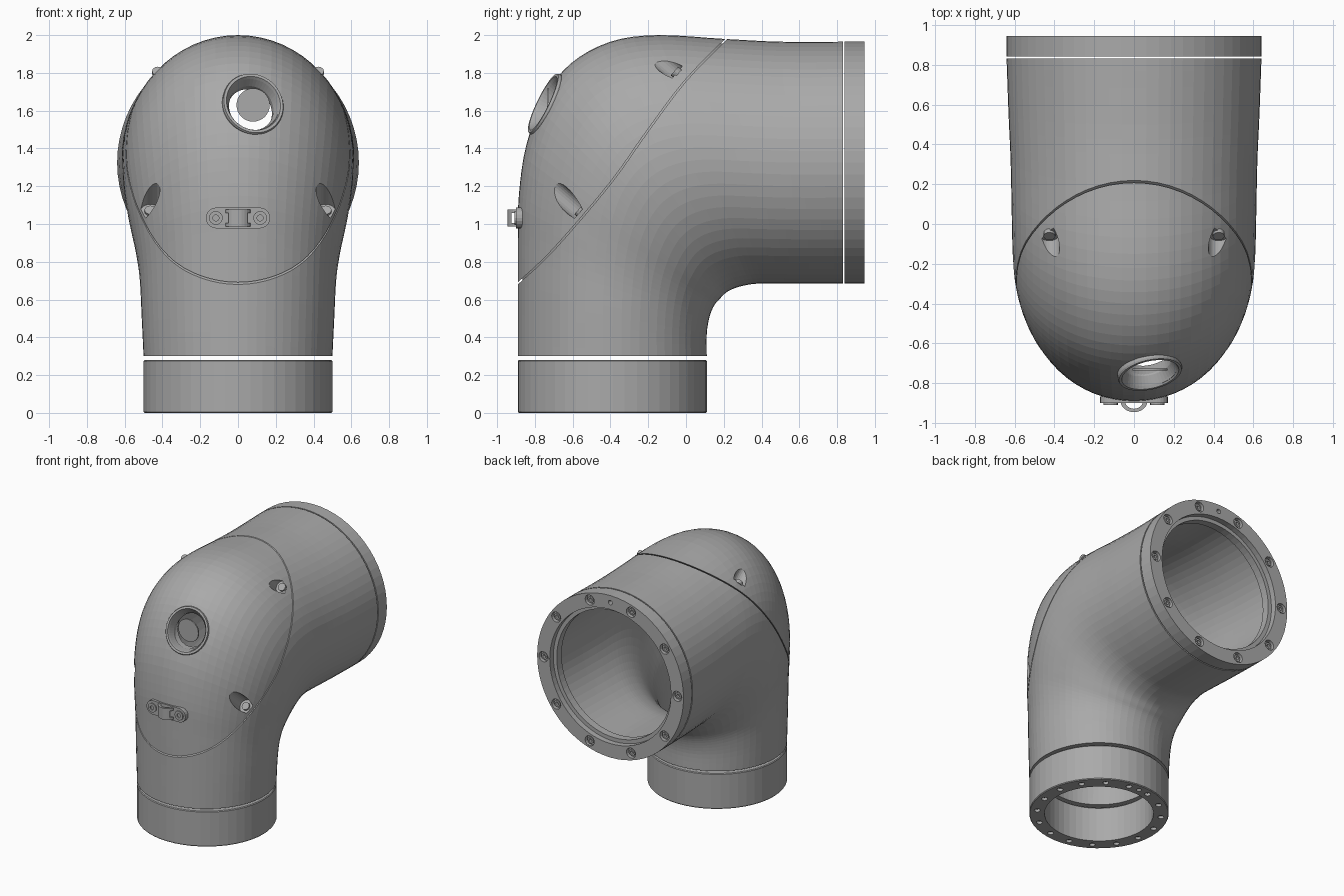
import bpy, bmesh, math
from math import sin, cos, pi, radians
from mathutils import Vector, Matrix

cube = bpy.data.objects.get("Cube")
if cube:
    bpy.data.objects.remove(cube, do_unlink=True)

grey = bpy.data.materials.new("mid_grey")
grey.use_nodes = True
tone = (0.4, 0.4, 0.4, 1)
grey.diffuse_color = tone
grey.node_tree.nodes["Principled BSDF"].inputs["Base Color"].default_value = tone


def make(name, bm, matrix=Matrix()):
    bmesh.ops.transform(bm, matrix=matrix, verts=bm.verts)
    bmesh.ops.recalc_face_normals(bm, faces=bm.faces)
    mesh = bpy.data.meshes.new(name)
    bm.to_mesh(mesh)
    bm.free()
    mesh.materials.append(grey)
    ob = bpy.data.objects.new(name, mesh)
    bpy.context.collection.objects.link(ob)
    return ob


def skin(bm, rings, loop):
    """Bridge rings of points; loop joins last to first, else ends are capped."""
    vs = [[bm.verts.new(p) for p in ring] for ring in rings]
    n = len(vs[0])
    for k in range(len(vs) if loop else len(vs) - 1):
        a, b = vs[k], vs[(k + 1) % len(vs)]
        for i in range(n):
            j = (i + 1) % n
            bm.faces.new((a[i], a[j], b[j], b[i]))
    if not loop:
        bm.faces.new(vs[0])
        bm.faces.new(vs[-1])
    return bm


def lathe(name, profile, matrix=Matrix(), segs=48, loop=True):
    rings = [[(r * sin(2 * pi * i / segs), r * cos(2 * pi * i / segs), h)
              for i in range(segs)] for r, h in profile]
    return make(name, skin(bmesh.new(), rings, loop), matrix)


def rod(name, radius, start, end, segs=24):
    start, end = Vector(start), Vector(end)
    axis = end - start
    place = Matrix.Translation(start) @ axis.to_track_quat('Z', 'Y').to_matrix().to_4x4()
    return lathe(name, [(radius, 0), (radius, axis.length)], place, segs, False)


def prism(name, outline, lift):
    """Extrude a closed outline along a vector."""
    low = [Vector(p) for p in outline]
    return make(name, skin(bmesh.new(), [low, [p + Vector(lift) for p in low]], False))


def cut(ob, *cutters):
    for c in cutters:
        mod = ob.modifiers.new("cut", 'BOOLEAN')
        mod.operation, mod.solver, mod.object = 'DIFFERENCE', 'EXACT', c
        bpy.context.view_layer.objects.active = ob
        bpy.ops.object.modifier_apply(modifier=mod.name)
        bpy.data.objects.remove(c, do_unlink=True)


def smooth_path(keys, steps):
    """Catmull-Rom through tuples of any length."""
    out = []
    for k in range(len(keys) - 1):
        p = [keys[min(max(k + d, 0), len(keys) - 1)] for d in (-1, 0, 1, 2)]
        for s in range(steps):
            t = s / steps
            out.append([b + 0.5 * t * (c - a + t * (2*a - 5*b + 4*c - d + t * (3*(b - c) + d - a)))
                        for a, b, c, d in zip(*p)])
    return out + [list(keys[-1])]


# Elbow sections: outer bend y z, inner bend y z, half width
sections = smooth_path([
    (-.89, .30, .11, .30, .50), (-.89, .60, .11, .42, .51),
    (-.89, .90, .125, .51, .52), (-.885, 1.15, .15, .57, .54),
    (-.845, 1.42, .18, .605, .57), (-.75, 1.67, .21, .635, .595),
    (-.61, 1.85, .245, .655, .607), (-.40, 1.965, .29, .67, .612),
    (-.15, 2.0, .36, .683, .615), (.2, 1.98, .46, .685, .62),
    (.5, 1.965, .6, .685, .63), (.83, 1.965, .83, .685, .64)], 4)


def elbow_rings(inset, segs=64):
    rings = []
    for yo, zo, yi, zi, w in sections:
        mid = Vector((0, (yo + yi) / 2, (zo + zi) / 2))
        arm = Vector((0, yo, zo)) - mid
        arm *= 1 - inset / arm.length
        rings.append([mid + arm * cos(2 * pi * i / segs) + Vector((w - inset, 0, 0)) * sin(2 * pi * i / segs)
                      for i in range(segs)])
    return rings


# Hollow elbow body
body = make("elbow_body", skin(bmesh.new(), elbow_rings(0) + elbow_rings(.11)[::-1], True))

# Seam groove around the front cap, kept shallow by a core
seam = smooth_path([(-.96, .61), (-.89, .68), (-.7, .86), (-.4, 1.21), (-.2, 1.49),
                    (0, 1.755), (.22, 1.98), (.29, 2.04)], 4)
outline = [(-.8, y, z) for y, z in seam] + [(-.8, y - .006, z + .006) for y, z in reversed(seam)]
groove = prism("seam_cutter", outline, (1.6, 0, 0))
cut(groove, make("seam_core", skin(bmesh.new(), elbow_rings(.025), False)))
cut(body, groove)

# Screw pockets along the seam, each with a screw head at its seat
out = Vector((0, -.76, .65))
for side, tag in ((1, "left"), (-1, "right")):
    for x, y, z, level in ((.465, -.56, 1.065, "lower"), (.425, -.05, 1.80, "upper")):
        seat = Vector((side * x, y, z))
        cut(body, rod("pocket_cutter", .052, seat, seat + out * .5))
        rod(f"{level}_{tag}_pocket_screw", .03, seat - out * .01, seat + out * .015, 12)

# Porthole: opening, funnel rim and floating lens
cut(body, rod("porthole_cutter", .142, (.08, -1.1, 1.635), (.08, -.45, 1.635), 48))
tilt = Vector((.2, -.88, .43)).to_track_quat('Z', 'Y').to_matrix().to_4x4()
lathe("porthole_rim", [(.158, -.09), (.164, 0), (.16, .01), (.146, .01), (.138, -.005), (.12, -.05), (.12, -.09)],
      Matrix.Translation((.08, -.748, 1.635)) @ tilt @ Matrix.Diagonal((1, 1.08, 1, 1)))
rod("porthole_lens", .088, (.08, -.735, 1.63), (.08, -.725, 1.63), 32)

# Bottom collar with a circle of holes underneath
collar = lathe("bottom_collar", [(.495, 0), (.5, .006), (.5, .274), (.495, .28), (.40, .28), (.39, .27), (.39, 0)],
               Matrix.Translation((0, -.39, 0)))
for i in range(16):
    a = 2 * pi * (i + .5) / 16
    x, y = .445 * sin(a), -.39 + .445 * cos(a)
    cut(collar, rod("hole_cutter", .022, (x, y, -.1), (x, y, .04), 12))
    rod(f"bottom_screw_{i + 1}", .012, (x, y, .045), (x, y, .015), 8)
cut(collar, rod("key_cutter", .02, (0, .055, -.1), (0, .055, .04), 4))

# Back collar with ten counterbored screws and one small vent at the top
collar = lathe("back_collar", [(.64, 0), (.64, .105), (.53, .105), (.53, .06), (.50, .06), (.50, 0)],
               Matrix.Translation((0, .84, 1.325)) @ Matrix.Rotation(-pi / 2, 4, 'X'), 64)
for i in range(10):
    a = radians(18 + 36 * i)
    x, z = .585 * sin(a), 1.325 + .585 * cos(a)
    cut(collar, rod("bore_cutter", .04, (x, .915, z), (x, 1.1, z), 16))
    lathe(f"back_screw_{i + 1}", [(.026, 0), (.026, .022), (.013, .022), (.013, 0)],
          Matrix.Translation((x, .912, z)) @ Matrix.Rotation(-pi / 2, 4, 'X'), 12)
cut(collar, rod("vent_cutter", .018, (0, .9, 1.91), (0, 1.1, 1.91), 12))

# Front bracket: rounded plate, arched strap with a side window, two screws
plate = [(s * .115 + .055 * cos(a), -.865, 1.032 + .055 * sin(a))
         for s, base in ((1, -pi / 2), (-1, pi / 2)) for a in [base + pi * k / 10 for k in range(11)]]
prism("bracket_plate", plate, (0, -.035, 0))


def arch(rx, ry):
    return [(rx * cos(pi * k / 12), -.888 - ry * sin(pi * k / 12), .987) for k in range(13)]


strap = prism("bracket_strap", arch(.068, .057) + arch(.045, .04)[::-1], (0, 0, .09))
window = [(-.2, -.925, 1.005), (-.2, -.892, 1.005), (-.2, -.892, 1.058), (-.2, -.925, 1.058)]
cut(strap, prism("window_cutter", window, (.4, 0, 0)))
for s, tag in ((1, "left"), (-1, "right")):
    lathe(f"{tag}_bracket_screw", [(.036, 0), (.036, .012), (.016, .012), (.016, 0)],
          Matrix.Translation((s * .117, -.896, 1.032)) @ Matrix.Rotation(pi / 2, 4, 'X'), 16)
